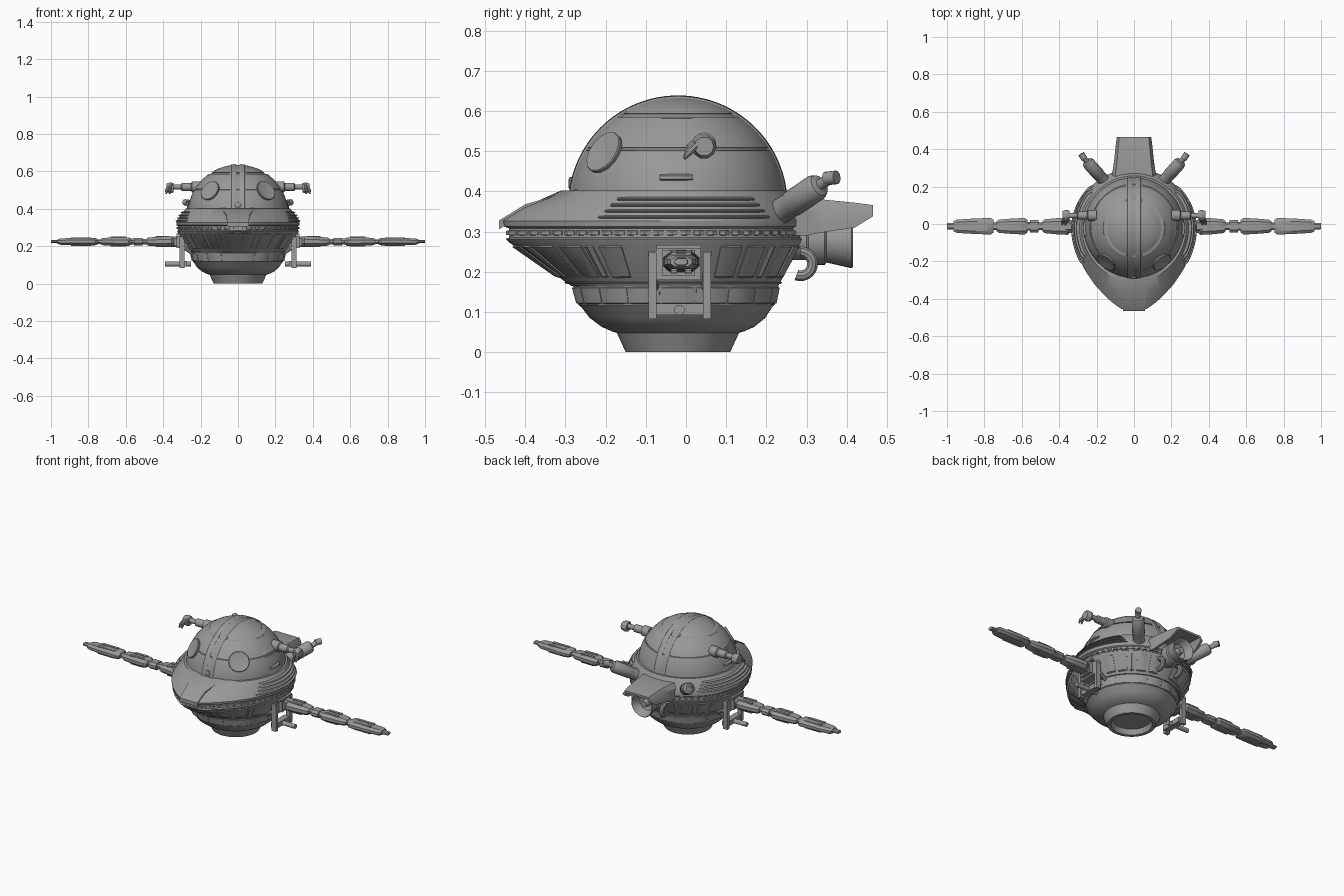
import bpy, bmesh, math
from mathutils import Vector, Matrix

if "Cube" in bpy.data.objects:
    bpy.data.objects.remove(bpy.data.objects["Cube"], do_unlink=True)

GREY = (0.32, 0.32, 0.32, 1)
metal = bpy.data.materials.new("grey_metal")
metal.use_nodes = True
metal.diffuse_color = GREY
metal.node_tree.nodes["Principled BSDF"].inputs["Base Color"].default_value = GREY
CY = -0.02  # centre of the hull along y


def make(name, bm, mirror=False):
    bmesh.ops.recalc_face_normals(bm, faces=bm.faces)
    me = bpy.data.meshes.new(name)
    bm.to_mesh(me)
    bm.free()
    me.materials.append(metal)
    ob = bpy.data.objects.new(name, me)
    bpy.context.collection.objects.link(ob)
    bpy.ops.object.select_all(action='DESELECT')
    ob.select_set(True)
    bpy.context.view_layer.objects.active = ob
    bpy.ops.object.shade_smooth_by_angle(angle=math.radians(32))
    if mirror:
        ob.modifiers.new("mirror", 'MIRROR').use_mirror_merge = False


def loft(bm, rings, caps=True):
    rows = [[bm.verts.new(p) for p in r] for r in rings]
    for a, b in zip(rows, rows[1:]):
        for i in range(len(a)):
            j = (i + 1) % len(a)
            bm.faces.new((a[i], a[j], b[j], b[i]))
    if caps:
        bm.faces.new(rows[0])
        bm.faces.new(rows[-1])


def rod(bm, stops, n=16):
    """Round bar through (point, radius) stops."""
    d = (Vector(stops[-1][0]) - Vector(stops[0][0])).normalized()
    q = d.to_track_quat('Z', 'Y')
    turn = [2 * math.pi * i / n for i in range(n)]
    loft(bm, [[Vector(p) + q @ Vector((r * math.cos(t), r * math.sin(t), 0)) for t in turn]
              for p, r in stops])


def box(bm, c, s):
    bmesh.ops.create_cube(bm, size=1, matrix=Matrix.Translation(c) @ Matrix.Diagonal((*s, 1)))


# Egg-shaped plan: angle from the front, radius
EGG = [(0, .437), (8, .442), (18, .41), (28, .382), (42, .355), (57, .337), (75, .331),
       (93, .33), (135, .318), (180, .315)]


def lerp_table(table, x):
    for p, q in zip(table, table[1:]):
        if x <= q[0]:
            break
    t = min(1, max(0, (x - p[0]) / (q[0] - p[0])))
    return [u + t * (v - u) for u, v in zip(p, q)]


def at(levels, deg, z, off=0):
    """Point on a surface whose levels are (z, circle radius, egg blend)."""
    _, c, b = lerp_table(levels, z)
    egg = lerp_table(EGG, abs((deg + 180) % 360 - 180))[1]
    r = c + b * (egg - c) + off
    a = math.radians(deg)
    return Vector((r * math.sin(a), CY - r * math.cos(a), z))


def shell(name, levels, step=3):
    bm = bmesh.new()
    loft(bm, [[at(levels, d, l[0]) for d in range(0, 360, step)] for l in levels])
    make(name, bm)


def patch(bm, levels, a0, a1, z0, z1, off, edge=.004):
    """Chamfered raised panel between two angles and two heights."""
    n = max(2, int(abs(a1 - a0) / 4))
    rings = []
    for i in range(n + 1):
        a = a0 + (a1 - a0) * i / n
        o = off * (0.4 if i in (0, n) else 1)
        rings.append([at(levels, a, z0, -.006), at(levels, a, z0 + edge, o),
                      at(levels, a, z1 - edge, o), at(levels, a, z1, -.006)])
    loft(bm, rings)


# Main hull: skirt, slotted rim, visor brim
HULL = [(.165, .24, .13), (.272, .24, .9), (.282, .24, .95), (.286, .24, .9), (.308, .24, .9),
        (.313, .25, .98), (.327, .25, 1), (.36, .275, .68), (.402, .272, .12)]
shell("hull", HULL)
bm = bmesh.new()
for a in range(1, 180, 6):
    patch(bm, HULL, a, a + 4.8, .29, .304, .009, .002)
make("rim_teeth", bm, True)

bm = bmesh.new()
for a0, a1 in ((3, 11), (13, 17), (19, 30), (33, 44), (46, 50), (53, 64), (110, 121),
               (124, 135), (138, 142), (146, 157), (160, 171)):
    patch(bm, HULL, a0, a1, .182, .268, .009, .006)
patch(bm, HULL, 0, 180, .168, .176, .005, .002)
make("skirt_panels", bm, True)

bm = bmesh.new()
for k in range(4):
    patch(bm, HULL, 54 + 2 * k, 136 - 2 * k, .331 + .015 * k, .342 + .015 * k, .012)
make("side_slats", bm, True)

# Nose plate and block
bm = bmesh.new()
loft(bm, [[(-w, y, z), (w, y, z), (w, y, z - .022), (-w, y, z - .022)]
          for y, w, z in ((-.27, .09, .406), (-.40, .062, .368), (-.465, .058, .328))])
make("nose_plate", bm)
bm = bmesh.new()
loft(bm, [[(-w, y, .272), (w, y, .272), (w * .8, y, .32), (-w * .8, y, .32)]
          for y, w in ((-.36, .065), (-.43, .06), (-.441, .05))])
make("nose_block", bm)

# Lower bowl with an open mouth
BOWL = [(0, .13, 0), (.048, .152, 0), (.052, .165, 0), (.063, .19, 0), (.085, .215, .02),
        (.112, .23, .05), (.118, .236, .06), (.17, .245, .09)]
bm = bmesh.new()
mouth = [(.03, .1), (.001, .112)]
loft(bm, [[at([(0, r, 0), (1, r, 0)], d, z) for d in range(0, 360, 4)] for z, r in mouth]
     + [[at(BOWL, d, l[0]) for d in range(0, 360, 4)] for l in BOWL])
make("lower_bowl", bm)
bm = bmesh.new()
for a in range(0, 180, 20):
    patch(bm, BOWL, a + .5, a + 19.5, .118, .164, .005)
make("bowl_panels", bm, True)

# Dome with grooves
R, DZ = .27, .366


def dome_r(z):
    return math.sqrt(max(R * R - (z - DZ) ** 2, 1e-6))


groove = {.502: 0, .503: .006, .508: .006, .509: 0, .585: 0, .586: .009, .593: .009, .594: .003}
zs = sorted([.39, .41, .43, .45, .47, .49, .525, .545, .565, .605, .615, .624, .630, .634, .6355]
            + list(groove))
DOME = [(z, dome_r(z) - groove.get(z, 0), 0) for z in zs]
shell("dome", DOME)
bm = bmesh.new()
patch(bm, DOME, 77, 101, .40, .501, .003, .002)
patch(bm, DOME, 75, 103, .51, .584, .003, .002)
patch(bm, DOME, 80, 98, .425, .445, .012, .006)
make("dome_side_panels", bm, True)

# Twin ridge over the dome, front to back
bm = bmesh.new()
rings = []
for i in range(49):
    t = math.radians(-83 + 166 * i / 48)
    rings.append([Vector((x, CY + r * math.sin(t), DZ + r * math.cos(t)))
                  for x, r in ((.007, R - .02), (.008, R), (.014, R + .003), (.036, R + .001),
                               (.042, R - .004), (.042, R - .02))])
loft(bm, rings)
make("dome_ridges", bm, True)
bm = bmesh.new()
rod(bm, [((0, -.27, .42), .016), ((0, -.289, .42), .016), ((0, -.292, .42), .011)])
make("front_knob", bm)

# Shallow dished eyes
bm = bmesh.new()
p = at(DOME, 39, .497)
n = (p - Vector((0, CY, DZ))).normalized()
rod(bm, [(p + n * d, r) for d, r in ((-.03, .05), (.003, .057), (.006, .055), (.003, .03),
                                     (.002, .004))], 14)
make("eye", bm, True)

# Side horns with a small claw
bm = bmesh.new()
rod(bm, [((x, .045, .517), r) for x, r in ((.2, .03), (.245, .03), (.25, .022), (.3, .022),
                                           (.305, .014), (.35, .014))])
rod(bm, [((.345, .045, .512), .026), ((.362, .045, .512), .031), ((.382, .045, .512), .024)], 10)
for dx, dz in ((.355, 0), (.372, .012)):
    rod(bm, [((dx, .03, .53 - dz), .009), ((dx + .01, .008, .51 - dz), .009),
             ((dx + .012, -.004, .482), .004)], 8)
make("horn", bm, True)

# Rear exhaust pipes
bm = bmesh.new()
base, tip = Vector((.15, .22, .34)), Vector((.275, .36, .434))
rod(bm, [(base.lerp(tip, t), r) for t, r in ((0, .032), (.3, .032), (.32, .034), (.74, .034),
                                             (.8, .028), (.82, .014), (1, .014))])
rod(bm, [(tip - Vector((.01, .012, .002)), .017), (tip + Vector((.008, .015, .001)), .017)])
make("exhaust_pipe", bm, True)

# Tail hood, engine nozzle and hooked pipes
bm = bmesh.new()
loft(bm, [[(-w, y, zb), (-w, y, zt - .025), (-w * .85, y, zt), (w * .85, y, zt),
           (w, y, zt - .025), (w, y, zb), (w - .014, y, zb), (w * .85 - .008, y, zt - .012),
           (-w * .85 + .008, y, zt - .012), (-w + .014, y, zb)]
          for y, w, zt, zb in ((.2, .125, .38, .29), (.3, .112, .38, .29), (.34, .106, .38, .298),
                               (.42, .098, .372, .31), (.465, .092, .366, .338))])
make("tail_hood", bm)
bm = bmesh.new()
rod(bm, [((0, y, .279), r) for y, r in ((.22, .05), (.3, .05), (.305, .062), (.345, .062),
                                        (.35, .056), (.412, .07), (.416, .066), (.37, .045),
                                        (.36, .022), (.4, .018), (.401, .003))], 28)
make("engine_nozzle", bm)
bm = bmesh.new()
rings = []
for i in range(13):
    t = math.radians(-110 + 200 * i / 12)
    rings.append([(.06 + .014 * math.cos(u), .285 + (.03 + .014 * math.sin(u)) * math.cos(t),
                   .22 + (.03 + .014 * math.sin(u)) * math.sin(t))
                  for u in (math.tau * k / 10 for k in range(10))])
loft(bm, rings)
make("engine_pipe", bm, True)

# Long segmented arms
bm = bmesh.new()
AX = -.012


def arm_bar(stops):
    rings = []
    for x, w, h in stops:
        rings.append([(x, AX + u * w, .225 + v * h) for u, v in
                      ((-1, -.4), (-.6, -1), (.6, -1), (1, -.4), (1, .4), (.6, 1), (-.6, 1), (-1, .4))])
    loft(bm, rings)


arm_bar([(.25, .03, .028), (.37, .03, .028)])
for x0, x1, w, h in ((.34, .49, .046, .026), (.57, .735, .044, .023), (.75, .965, .044, .02)):
    d = x1 - x0
    arm_bar([(x0, w * .75, h * .7), (x0 + .015, w, h), (x0 + d * .45, w * .95, h),
             (x0 + d * .92, w * .8, h * .85), (x1, w * .6, h * .6)])
    for s in (-1, 1):
        box(bm, (x0 + d * .42, AX + s * w * .4, .225), (d * .5, w * .35, h * 2.3))
arm_bar([(.46, .02, .014), (.6, .024, .016)])
arm_bar([(.51, .034, .02), (.555, .034, .02)])
arm_bar([(.70, .02, .012), (.78, .02, .012)])
arm_bar([(.93, .018, .01), (1, .016, .008)])
make("arm", bm, True)

# Arm socket frame
bm = bmesh.new()
for dx, w, h in ((.285, .11, .085), (.305, .08, .065), (.318, .06, .04)):
    box(bm, (dx, -.018, .222), (.05, w, h))
box(bm, (.31, -.018, .262), (.04, .11, .01))
make("arm_socket", bm, True)

# Side step brackets with a peg
bm = bmesh.new()
for y in (-.083, .052):
    box(bm, (.3, y, .165), (.028, .02, .165))
    rod(bm, [((.3, y, .2), .01), ((.225, y * .9, .15), .01)], 8)
    box(bm, (.28, y, .245), (.06, .024, .014))
box(bm, (.29, -.016, .107), (.036, .13, .028))
rod(bm, [((.25, -.016, .105), .013), ((.39, -.016, .105), .013)])
make("step_bracket", bm, True)
